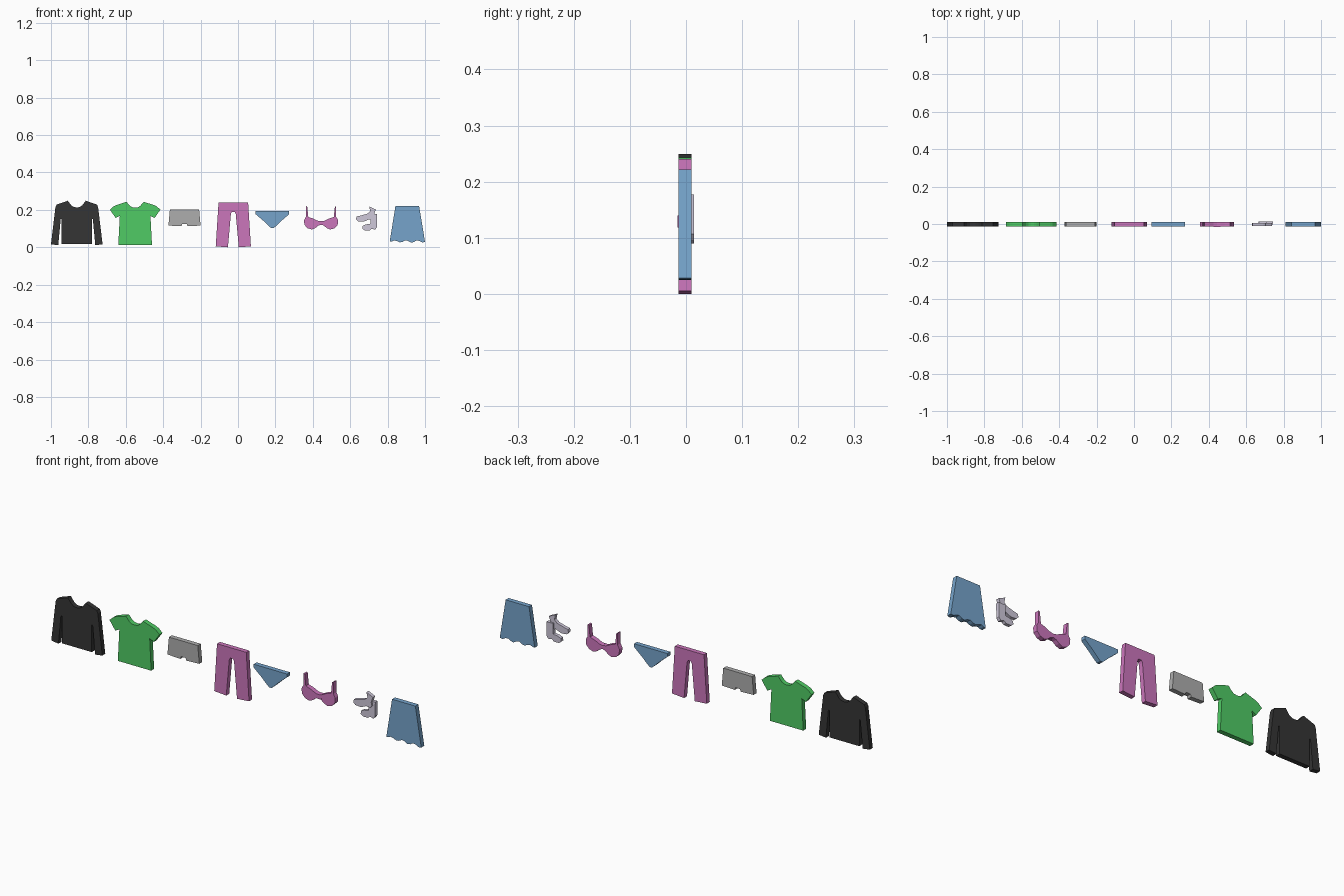
import bpy, bmesh

Y0, Y1 = -0.0135, 0.0095   # front and back of the cloth slabs


def material(name, rgb):
    m = bpy.data.materials.new(name)
    m.diffuse_color = (*rgb, 1)
    return m


BLACK = material("black", (0.035, 0.035, 0.035))
GREEN = material("green", (0.08, 0.6, 0.13))
PINK = material("pink", (0.6, 0.18, 0.5))
BLUE = material("blue", (0.18, 0.37, 0.6))
LILAC = material("lilac", (0.62, 0.58, 0.7))
GREY = material("grey", (0.42, 0.42, 0.42))


def slab(name, pts, mat, cx=0, y0=Y0, y1=Y1):
    """Extrude a closed x/z outline from y0 to y1."""
    bm = bmesh.new()
    face = bm.faces.new([bm.verts.new((cx + x, y0, z)) for x, z in pts])
    ext = bmesh.ops.extrude_face_region(bm, geom=[face])["geom"]
    bmesh.ops.translate(bm, vec=(0, y1 - y0, 0),
                        verts=[v for v in ext if isinstance(v, bmesh.types.BMVert)])
    bmesh.ops.recalc_face_normals(bm, faces=bm.faces)
    me = bpy.data.meshes.new(name)
    bm.to_mesh(me)
    bm.free()
    me.materials.append(mat)
    ob = bpy.data.objects.new(name, me)
    bpy.context.collection.objects.link(ob)
    return ob


def mirrored(half):
    """Right half outline, top centre to bottom centre, plus its reflection."""
    return half + [(-x, z) for x, z in reversed(half) if x > 0]


# long-sleeved sweater
slab("sweater", mirrored([
    (0, .213), (.015, .215), (.03, .225), (.048, .249), (.108, .228), (.114, .215),
    (.138, .016), (.099, .011), (.086, .15), (.081, .15), (.081, .018)]), BLACK, -.862)

# t-shirt
slab("t_shirt", mirrored([
    (0, .212), (.015, .214), (.028, .222), (.046, .243), (.1, .226), (.115, .219),
    (.135, .201), (.104, .157), (.082, .168), (.09, .013)]), GREEN, -.55)

# boxer shorts
slab("boxer_shorts", mirrored([
    (0, .125), (.012, .125), (.016, .113), (.086, .116), (.078, .203)])[::-1], GREY, -.286)

# trousers
slab("trousers", mirrored([
    (.079, .24), (.094, .005), (.029, 0), (.013, .178), (.008, .189)]), PINK, -.025)

# briefs
slab("briefs", mirrored([
    (.09, .193), (.09, .177), (.05, .143), (.022, .116), (.006, .102)]), BLUE, .184)

# bra and its front bridge
slab("bra", mirrored([
    (0, .139), (.018, .142), (.04, .153), (.068, .162), (.074, .218), (.081, .22),
    (.081, .163), (.091, .145), (.089, .12), (.072, .102), (.05, .095),
    (.03, .103), (.015, .116), (0, .121)]), PINK, .444)
slab("bra_bridge", [(-.016, .118), (.016, .118), (.018, .14), (-.018, .14)],
     PINK, .444, -.015, Y0 + .004)

# pair of socks, the second hanging behind the first
slab("front_sock", [
    (.702, .218), (.737, .202), (.727, .175), (.731, .158), (.722, .147), (.7, .149),
    (.672, .137), (.642, .139), (.631, .15), (.634, .165), (.65, .168),
    (.693, .18), (.707, .193)], LILAC, y0=-.011, y1=.006)
slab("back_sock", [
    (.708, .177), (.744, .177), (.743, .107), (.733, .094), (.715, .099), (.704, .09),
    (.677, .09), (.665, .1), (.667, .115), (.682, .122), (.708, .126)],
     LILAC, y0=-.003, y1=.014)

# skirt with a wavy hem
hem = [(.095, .028), (.08, .026), (.065, .034), (.05, .037), (.035, .028),
       (.02, .025), (.005, .034), (-.01, .037), (-.025, .029), (-.04, .026),
       (-.055, .033), (-.07, .037), (-.082, .031), (-.094, .03)]
slab("skirt", [(-.063, .222), (.063, .222)] + hem, BLUE, .905)
